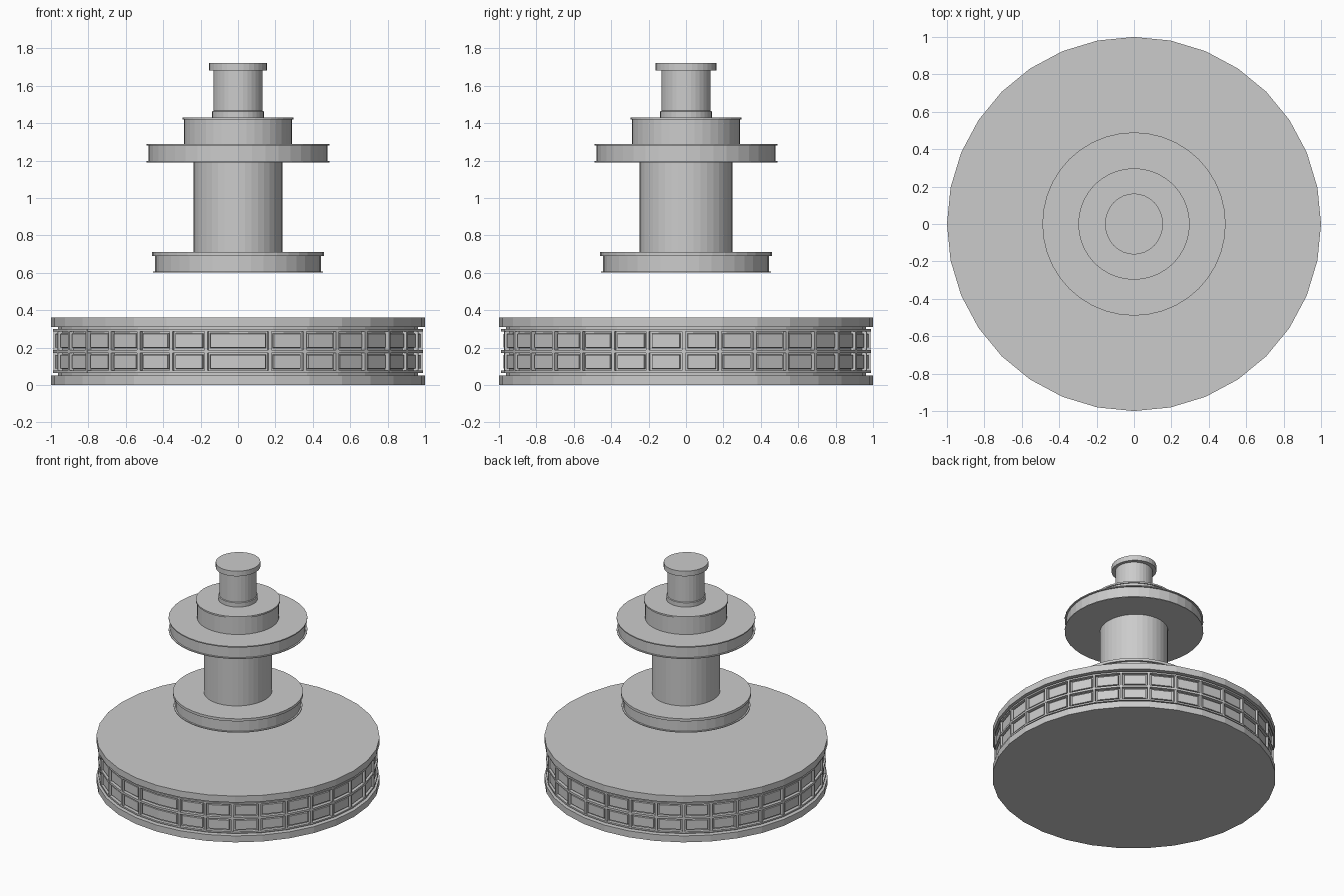
import bpy, bmesh
from math import sin, cos, pi, radians

if "Cube" in bpy.data.objects:
    bpy.data.objects.remove(bpy.data.objects["Cube"])


def make_object(name, bm):
    bmesh.ops.recalc_face_normals(bm, faces=bm.faces)
    mesh = bpy.data.meshes.new(name)
    bm.to_mesh(mesh)
    bm.free()
    ob = bpy.data.objects.new(name, mesh)
    bpy.context.collection.objects.link(ob)
    return ob


def lathe(name, profile, sides, sx=1.0):
    """Closed turned solid from (radius, z) points, bottom to top."""
    bm = bmesh.new()
    rings = []
    for r, z in profile:
        rings.append([bm.verts.new((sx * r * cos(2 * pi * i / sides),
                                    r * sin(2 * pi * i / sides), z))
                      for i in range(sides)])
    for lo, hi in zip(rings, rings[1:]):
        for i in range(sides):
            j = (i + 1) % sides
            bm.faces.new((lo[i], lo[j], hi[j], hi[i]))
    bm.faces.new(rings[0][::-1])
    bm.faces.new(rings[-1])
    return make_object(name, bm)


def arc_block(bm, a0, a1, r0, r1, z0, z1, inset=0.0, steps=1):
    """Curved block on the wall; angles in degrees from the front."""
    d = inset * 57.3
    sections = []
    for i in range(steps + 1):
        t = i / steps
        inner = radians(a0 + (a1 - a0) * t)
        outer = radians(a0 + d + (a1 - a0 - 2 * d) * t)
        sections.append([bm.verts.new((r * sin(a), -r * cos(a), z)) for r, a, z in (
            (r0, inner, z0), (r1, outer, z0 + inset),
            (r1, outer, z1 - inset), (r0, inner, z1))])
    for s, e in zip(sections, sections[1:]):
        for k in range(4):
            m = (k + 1) % 4
            bm.faces.new((s[k], s[m], e[m], e[k]))
    bm.faces.new(sections[0])
    bm.faces.new(sections[-1][::-1])


# Wide base drum with rims and three window rails
WALL, RAIL = 0.962, 0.988
base_profile = [(1, 0), (1, 0.05), (WALL, 0.05)]
for z0, z1 in ((0.064, 0.076), (0.172, 0.188), (0.286, 0.298)):
    base_profile += [(WALL, z0), (RAIL, z0), (RAIL, z1), (WALL, z1)]
base_profile += [(WALL, 0.31), (1, 0.31), (1, 0.36)]
lathe("base_drum", base_profile, 32)

# Window posts and panels: one wide bay in front, thirty equal bays around
bounds = [10 + i * 340 / 30 for i in range(31)]
posts, panels = bmesh.new(), bmesh.new()
for a in bounds:
    arc_block(posts, a - 0.5, a + 0.5, 0.94, RAIL - 0.002, 0.066, 0.296)
bays = [(-10, 10)] + list(zip(bounds, bounds[1:]))
for a0, a1 in bays:
    for z0, z1 in ((0.082, 0.166), (0.194, 0.280)):
        arc_block(panels, a0 + 0.9, a1 - 0.9, 0.945, 0.976, z0, z1,
                  0.007, 2 if a1 - a0 > 15 else 1)
make_object("window_posts", posts)
make_object("window_panels", panels)

# Floating tower, lower collar with lips
lathe("lower_collar", [(0.455, 0.6), (0.455, 0.606), (0.443, 0.606), (0.443, 0.69),
                       (0.46, 0.69), (0.46, 0.71)], 40)
# Main column, slightly oval
lathe("column", [(0.248, 0.70), (0.248, 1.2)], 40, 0.955)
# Wide upper disc with lips
lathe("upper_disc", [(0.49, 1.19), (0.49, 1.196), (0.478, 1.196), (0.478, 1.279),
                     (0.49, 1.279), (0.49, 1.287)], 40)
# Stepped drum above the disc
lathe("upper_drum", [(0.289, 1.28), (0.289, 1.418), (0.298, 1.418), (0.298, 1.43)], 40)
# Neck with foot ring
lathe("neck", [(0.138, 1.425), (0.138, 1.463), (0.132, 1.466), (0.132, 1.69)], 32)
# Top cap, slightly oval
lathe("top_cap", [(0.163, 1.68), (0.163, 1.72)], 32, 0.95)
